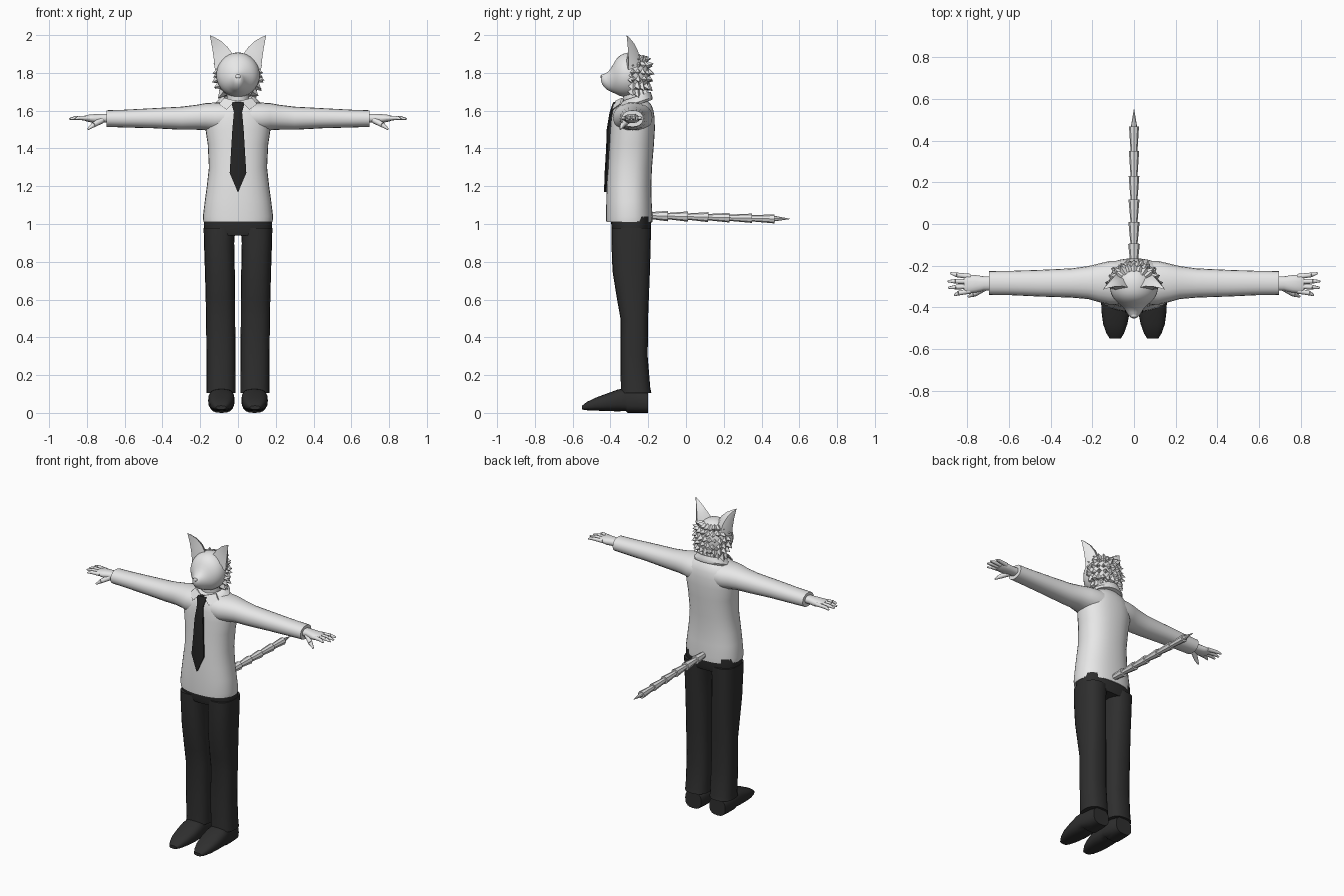
import bpy, bmesh, math, random
from mathutils import Vector, Matrix

random.seed(4)


def material(name, v):
    m = bpy.data.materials.new(name)
    m.diffuse_color = (v, v, v, 1)
    return m


FUR = material("pale fur", 0.8)
SHIRT = material("pale cloth", 0.8)
TROUSER = material("charcoal cloth", 0.028)
SHOE = material("charcoal leather", 0.028)
TIE = material("black cloth", 0.018)


def finish(name, bm, mat, mirror=False, angle=40, subsurf=0):
    bmesh.ops.recalc_face_normals(bm, faces=bm.faces)
    me = bpy.data.meshes.new(name)
    bm.to_mesh(me)
    bm.free()
    ob = bpy.data.objects.new(name, me)
    bpy.context.collection.objects.link(ob)
    me.materials.append(mat)
    bpy.ops.object.select_all(action='DESELECT')
    ob.select_set(True)
    bpy.context.view_layer.objects.active = ob
    bpy.ops.object.shade_smooth_by_angle(angle=math.radians(angle))
    if mirror:
        ob.modifiers.new("mirror", 'MIRROR').use_mirror_merge = False
    if subsurf:
        ob.modifiers.new("smooth", 'SUBSURF').levels = subsurf
        ob.modifiers["smooth"].render_levels = subsurf
    return ob


def skin(bm, rings):
    # bridge consecutive rings of points and cap both ends
    vs = [[bm.verts.new(p) for p in r] for r in rings]
    n = len(vs[0])
    for a, b in zip(vs, vs[1:]):
        for i in range(n):
            j = (i + 1) % n
            bm.faces.new((a[i], a[j], b[j], b[i]))
    bm.faces.new(vs[0])
    bm.faces.new(vs[-1])


def ring(axis, row, n, e, tilt=0):
    # superellipse ring; row = position on axis, two centres, two radii
    pos, c1, c2, r1, r2 = row
    pts = []
    for i in range(n):
        t = 2 * math.pi * i / n
        c, s = math.cos(t), math.sin(t)
        u = c1 + r1 * math.copysign(abs(c) ** (2 / e), c)
        v = c2 + r2 * math.copysign(abs(s) ** (2 / e), s)
        if axis == 'z':
            pts.append((u, v, pos + tilt * (v - c2)))
        elif axis == 'x':
            pts.append((pos, u, v))
        else:
            pts.append((u, pos, v))
    return pts


def loft(name, axis, rows, mat, n=24, e=2.0, tilt=0, **kw):
    bm = bmesh.new()
    skin(bm, [ring(axis, r, n, e, tilt) for r in rows])
    return finish(name, bm, mat, **kw)


def spike(bm, base, tip, r, r2=0.0, n=4):
    base, tip = Vector(base), Vector(tip)
    d = tip - base
    m = Matrix.Translation((base + tip) / 2) @ d.to_track_quat('Z', 'Y').to_matrix().to_4x4()
    bmesh.ops.create_cone(bm, cap_ends=True, segments=n, radius1=r, radius2=r2,
                          depth=d.length, matrix=m)


# Shirt body, sleeves and collar
loft("shirt_body", 'z', [
    (1.01, 0, -.30, .183, .122), (1.04, 0, -.30, .186, .123), (1.12, 0, -.302, .176, .12),
    (1.2, 0, -.302, .165, .118), (1.3, 0, -.297, .154, .117), (1.42, 0, -.288, .160, .118),
    (1.5, 0, -.283, .172, .118), (1.56, 0, -.281, .172, .115), (1.6, 0, -.28, .155, .108),
    (1.63, 0, -.278, .125, .095), (1.65, 0, -.275, .085, .075)], SHIRT, 32, 2.3)
loft("sleeve", 'x', [
    (.05, -.282, 1.565, .106, .082), (.12, -.282, 1.565, .104, .078),
    (.17, -.282, 1.568, .092, .072), (.22, -.281, 1.565, .079, .066),
    (.3, -.283, 1.56, .070, .061), (.45, -.284, 1.56, .064, .053),
    (.6, -.283, 1.558, .058, .047), (.695, -.283, 1.558, .057, .044),
    (.695, -.283, 1.558, .048, .036)], SHIRT, 20, 2.2, mirror=True)
loft("collar", 'z', [
    (1.625, 0, -.277, .112, .098), (1.638, 0, -.277, .118, .100), (1.655, 0, -.272, .102, .09),
    (1.675, 0, -.265, .083, .078), (1.675, 0, -.265, .074, .069), (1.64, 0, -.27, .07, .066)],
    SHIRT, 28, 2.0, tilt=.33)
bm = bmesh.new()
skin(bm, [[(.012, y, 1.652), (.075, y + .035, 1.668), (.1, y + .025, 1.635), (.06, y - .018, 1.605)]
          for y in (-.375, -.367)])
finish("collar_point", bm, SHIRT, mirror=True)

# Necktie: widths and depth following the chest
bm = bmesh.new()
skin(bm, [[(-w, y, z), (0, y - .008, z), (w, y, z), (w, y + .02, z), (-w, y + .02, z)]
          for z, w, y in [(1.645, .03, -.375), (1.635, .033, -.382), (1.59, .022, -.397),
                          (1.5, .03, -.412), (1.4, .036, -.415), (1.27, .044, -.423),
                          (1.17, .002, -.426)]])
finish("necktie", bm, TIE, angle=30)

# Trousers
loft("trouser_seat", 'z', [
    (.94, 0, -.29, .172, .094), (.97, 0, -.29, .180, .104), (1.04, 0, -.29, .178, .108)],
    TROUSER, 28, 2.6)
loft("trouser_leg", 'z', [
    (.105, .09, -.265, .078, .082), (.13, .089, -.267, .077, .078), (.3, .09, -.275, .077, .072),
    (.5, .092, -.274, .077, .073), (.6, .093, -.281, .078, .084), (.75, .096, -.29, .079, .099),
    (.9, .1, -.291, .08, .104), (.98, .098, -.29, .084, .105)], TROUSER, 20, 2.5, mirror=True)

# Shoes
loft("shoe", 'y', [
    (-.2, .088, .055, .058, .055), (-.25, .087, .06, .066, .06), (-.31, .087, .062, .067, .062),
    (-.32, .087, .070, .068, .060), (-.36, .088, .066, .070, .058), (-.42, .088, .056, .068, .046),
    (-.48, .090, .046, .058, .034), (-.525, .090, .036, .042, .022), (-.55, .09, .028, .026, .010)],
    SHOE, 20, 2.7, mirror=True)

# Hands: palm, four fingers and a thumb
loft("palm", 'x', [
    (.68, -.285, 1.56, .034, .024), (.72, -.285, 1.56, .034, .024), (.76, -.287, 1.558, .042, .024),
    (.8, -.288, 1.56, .045, .018), (.815, -.288, 1.56, .038, .012)], FUR, 14, 2.3, mirror=True)
bm = bmesh.new()
for y0, xt, yt in [(-.252, .88, -.236), (-.276, .893, -.274), (-.299, .89, -.306), (-.321, .862, -.342)]:
    mid = ((.8 + xt) / 2 + .01, (y0 + yt) / 2, 1.562)
    spike(bm, (.785, y0, 1.56), mid, .013, .011, 8)
    spike(bm, mid, (xt, yt, 1.556), .011, .005, 8)
spike(bm, (.72, -.305, 1.55), (.765, -.335, 1.525), .018, .014, 8)
spike(bm, (.765, -.335, 1.525), (.795, -.348, 1.502), .014, .005, 8)
finish("finger", bm, FUR, mirror=True, angle=50)

# Neck and head with tapering muzzle
loft("neck", 'z', [(1.6, 0, -.275, .06, .06), (1.66, 0, -.275, .058, .058),
                   (1.75, 0, -.28, .062, .062)], FUR, 20)
loft("head", 'y', [
    (-.195, 0, 1.785, .045, .05), (-.208, 0, 1.785, .08, .085), (-.245, 0, 1.79, .107, .115),
    (-.29, 0, 1.79, .119, .122), (-.335, 0, 1.788, .115, .118), (-.368, 0, 1.782, .092, .098),
    (-.388, 0, 1.768, .064, .072), (-.412, 0, 1.754, .042, .05), (-.437, 0, 1.76, .029, .034),
    (-.451, 0, 1.768, .015, .016)], FUR, 20, subsurf=1)
loft("nose", 'y', [(-.435, 0, 1.782, .016, .012), (-.447, 0, 1.781, .015, .011),
                   (-.453, 0, 1.778, .006, .005)], FUR, 10)

# Ears: diamond base sweeping out to a point, hollow at the front
base = [(.122, -.305, 1.815), (.085, -.318, 1.85), (.025, -.305, 1.895),
        (.05, -.262, 1.885), (.085, -.24, 1.86), (.112, -.262, 1.83)]
tip = Vector((.15, -.315, 2.0))
bm = bmesh.new()
rings = []
for t in (0, .3, .6, .85, .985):
    bulge = Vector((-.01, .012, .012)) * math.sin(math.pi * t)
    rings.append([Vector(p).lerp(tip, t) + bulge * (0.3 if i == 0 else 1)
                  for i, p in enumerate(base)])
skin(bm, rings)
finish("ear", bm, FUR, mirror=True, angle=50)

# Shaggy hair: rows of spikes around the back of the head
bm = bmesh.new()
for k, z in enumerate((1.87, 1.84, 1.805, 1.77, 1.735, 1.70)):
    f = math.sqrt(max(0.1, 1 - ((z - 1.785) / .135) ** 2))
    count = 11 - (k % 2)
    for i in range(count):
        a = math.radians(-88 + 176 * i / (count - 1))
        s, c = math.sin(a), math.cos(a)
        g = f * .88
        out = random.uniform(.028, .042)
        drop = .012 - .008 * k + random.uniform(-.012, .008)
        spike(bm, (s * .112 * g, -.285 + c * .09 * g, z),
              (s * (.108 * f + out * .8), -.285 + c * (.083 * f + out), z + drop), .026)
# cheek tufts
for side in (-1, 1):
    for z, x, dz in [(1.785, .135, -.01), (1.76, .138, -.012), (1.735, .122, -.02), (1.715, .1, -.025)]:
        spike(bm, (side * (x - .05), -.30, z + .012), (side * x, -.285, z + dz), .024)
finish("hair", bm, FUR, angle=25)

# Tail: segments flaring toward the end, closed by a narrow tip
bm = bmesh.new()
joints = [-.2, -.095, .01, .118, .23, .35, .468]
for i, (a, b) in enumerate(zip(joints, joints[1:])):
    za, zb = (1.045 - .02 * (y + .2) / .75 for y in (a, b))
    spike(bm, (0, a - .01, za), (0, b, zb), .016, .028 - .0008 * i, 8)
spike(bm, (0, .455, 1.029), (0, .55, 1.027), .017, .001, 8)
finish("tail", bm, FUR, angle=30)
